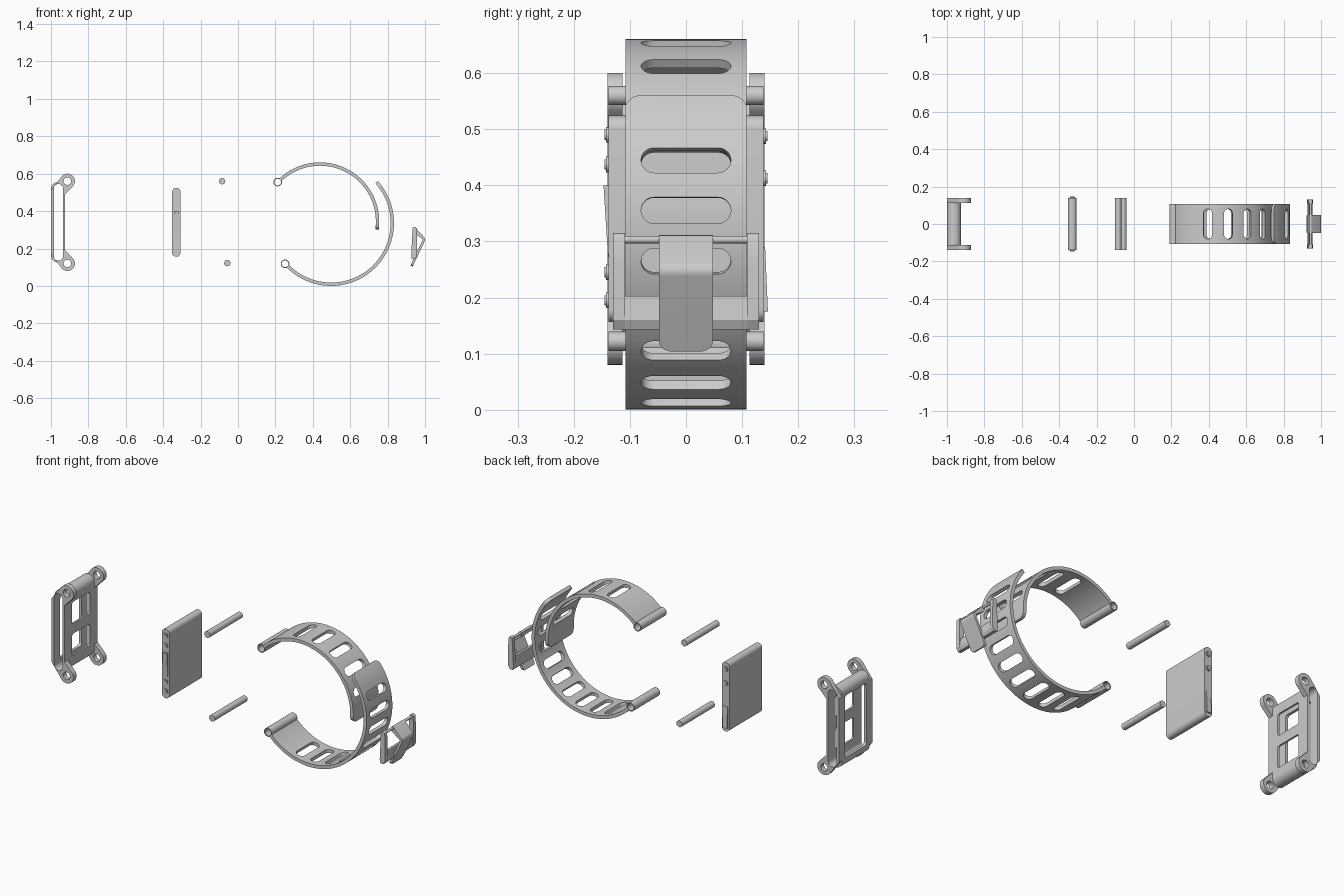
import bpy, bmesh
from math import sin, cos, pi, radians
from mathutils import Vector as V

if "Cube" in bpy.data.objects:
    bpy.data.objects.remove(bpy.data.objects["Cube"])

X, Y, Z = V((1, 0, 0)), V((0, 1, 0)), V((0, 0, 1))


def prism(bm, pts, d0, d1, o=V((0, 0, 0)), u=X, v=Z, w=Y):
    """Extrude a 2D outline (axes u, v) along w from d0 to d1."""
    a = [bm.verts.new(o + u * p[0] + v * p[1] + w * d0) for p in pts]
    b = [bm.verts.new(o + u * p[0] + v * p[1] + w * d1) for p in pts]
    n = len(pts)
    fs = [bm.faces.new(a), bm.faces.new(b[::-1])]
    fs += [bm.faces.new((a[i], b[i], b[(i + 1) % n], a[(i + 1) % n])) for i in range(n)]
    bmesh.ops.recalc_face_normals(bm, faces=fs)


def arc(cx, cy, r, a0, a1, n=12):
    return [(cx + r * cos(radians(a0 + (a1 - a0) * i / n)),
             cy + r * sin(radians(a0 + (a1 - a0) * i / n))) for i in range(n + 1)]


def circle(cx, cy, r, n=32):
    return arc(cx, cy, r, 0, 360, n)[:-1]


def rrect(cx, cy, hx, hy, r):
    """Rounded rectangle; becomes a pill when r is nearly the half size."""
    r = min(r, hx - 1e-4, hy - 1e-4)
    return (arc(cx + hx - r, cy + hy - r, r, 0, 90, 8) + arc(cx - hx + r, cy + hy - r, r, 90, 180, 8) +
            arc(cx - hx + r, cy - hy + r, r, 180, 270, 8) + arc(cx + hx - r, cy - hy + r, r, 270, 360, 8))


def corners(bm, half, r, d0, d1, o, u, w):
    """Cutters that round both corners of a strip end; u points out of the end."""
    for s in (1, -1):
        pts = arc(-r, half - r, r, 0, 90, 8) + [(-r, half + .01), (.01, half + .01), (.01, half - r)]
        prism(bm, [(p[0], p[1] * s) for p in pts], d0, d1, o, u, Y, w)


def obj(name, bm):
    me = bpy.data.meshes.new(name)
    bm.to_mesh(me)
    bm.free()
    ob = bpy.data.objects.new(name, me)
    bpy.context.collection.objects.link(ob)
    return ob


def boolean(ob, bm, op='DIFFERENCE'):
    cutter = obj("cutter", bm)
    cutter.hide_render = True
    m = ob.modifiers.new("cut", 'BOOLEAN')
    m.operation, m.object, m.solver = op, cutter, 'EXACT'
    me = bpy.data.meshes.new_from_object(ob.evaluated_get(bpy.context.evaluated_depsgraph_get()))
    ob.modifiers.clear()
    ob.data = me
    bpy.data.objects.remove(cutter)


# Case frame: hollow sleeve with an ear plate at each end
CZ = .34
bm = bmesh.new()
prism(bm, rrect(-.9625, CZ, .0375, .215, .037), -.116, .116)
frame = obj("case_frame", bm)
top = [(-1, .51)] + arc(-.912, .56, .04, 140, -50, 20) + [(-.925, .49)]
ear = top + [(x, 2 * CZ - z) for x, z in reversed(top)]
bm = bmesh.new()
for s in (1, -1):
    prism(bm, ear, s * .113, s * .14)
boolean(frame, bm, 'UNION')
bm = bmesh.new()
prism(bm, rrect(-.96, CZ, .025, .205, .025), -.2, .2)
boolean(frame, bm)
bm = bmesh.new()
for s in (1, -1):
    prism(bm, circle(-.912, CZ + s * .22, .02), -.2, .2)
    prism(bm, rrect(0, CZ + s * .085, .075, .058, .012), -.95, -.90, u=Y, w=X)
prism(bm, rrect(0, CZ, .09, .165, .015), -1.05, -.97, u=Y, w=X)
boolean(frame, bm)

# Core module
bm = bmesh.new()
prism(bm, rrect(-.33, CZ, .0225, .184, .022), -.138, .138)
obj("core_module", bm)

# Module side buttons and rockers
bm = bmesh.new()
for s, zs in ((-1, (.49, .437, .245, .195)), (1, (.4875, .4125, .25))):
    for z in zs:
        if s == 1 and z < .3:
            continue
        prism(bm, circle(-.33, z, .014, 20), s * .136, s * .143)
        prism(bm, circle(-.33, z, .009, 20), s * .142, s * .145)
prism(bm, [(-.136, .272), (-.139, .272), (-.147, .40), (-.136, .40)], -.343, -.317, u=Y, w=X)
prism(bm, [(.136, .175), (.146, .175), (.141, .29), (.136, .29)], -.343, -.317, u=Y, w=X)
obj("module_buttons", bm)

# Hinge pins
for name, x, z in (("upper_pin", -.085, .56), ("lower_pin", -.057, .122)):
    bm = bmesh.new()
    prism(bm, circle(x, z, .017), -.138, .138)
    obj(name, bm)


# Strap halves: curved band, hinge sleeve, slots, rounded tip
def strap(name, cx, cz, R, a0, a1, holes, t=.018, half=.108):
    bm = bmesh.new()
    prism(bm, arc(cx, cz, R, a0, a1, 90) + arc(cx, cz, R - t, a1, a0, 90), -half, half)
    ob = obj(name, bm)
    lx, lz = arc(cx, cz, R - t / 2 + .002, a0, a0, 1)[0]
    bm = bmesh.new()
    prism(bm, circle(lx, lz, .023), -half, half)
    boolean(ob, bm, 'UNION')
    bm = bmesh.new()
    prism(bm, circle(lx, lz, .018), -.2, .2)

    def local(a):
        a = radians(a)
        return V((cos(a), 0, sin(a))), V((-sin(a), 0, cos(a)))
    c = V((cx, 0, cz))
    for h in holes:
        rad, tan = local(h)
        prism(bm, rrect(0, 0, .08, .0235, .0235), R - .06, R + .05, c, Y, tan, rad)
    rad, tan = local(a1)
    corners(bm, half, .03, -.03, .03, c + rad * R, tan * (1 if a1 > a0 else -1), rad)
    boolean(ob, bm)


strap("upper_strap", .4385, .344, .3165, 137, -8, [98 - 20 * i for i in range(5)])
strap("lower_strap", .498, .336, .336, -138.5, 42, [18.9 - 15.6 * i for i in range(9)])

# Buckle frame: two side plates and a crossbar
bm = bmesh.new()
for s in (1, -1):
    plate = arc(.944, .303, .012, 150, 20, 8) + [(.957, .26), (.957, .16), (.947, .143), (.930, .143), (.926, .16)]
    prism(bm, plate, s * .109, s * .13)
bkl = obj("buckle_frame", bm)
bm = bmesh.new()
prism(bm, [(.930, .143), (.947, .143), (.955, .16), (.950, .203), (.936, .203), (.928, .16)], -.125, .125)
boolean(bkl, bm, 'UNION')

# Buckle rod
bm = bmesh.new()
prism(bm, circle(.944, .303, .007, 20), -.128, .128)
obj("buckle_rod", bm)

# Folded buckle tongue with rounded tip
bm = bmesh.new()
outer = arc(.944, .300, .011, 140, 50, 6) + arc(.979, .247, .021, 50, -26, 12) + [(.934, .104)]
inner = [(.922, .109)] + arc(.979, .247, .008, -26, 50, 12) + [(.940, .283)]
prism(bm, outer + inner, -.048, .048)
tongue = obj("buckle_tongue", bm)
bm = bmesh.new()
corners(bm, .048, .018, -.05, .05, V((.93, 0, .105)), -Z, X)
boolean(tongue, bm)

# Smooth shading with sharp edges kept
for ob in bpy.context.collection.objects:
    ob.select_set(True)
    bpy.context.view_layer.objects.active = ob
bpy.ops.object.shade_smooth_by_angle(angle=radians(30))
